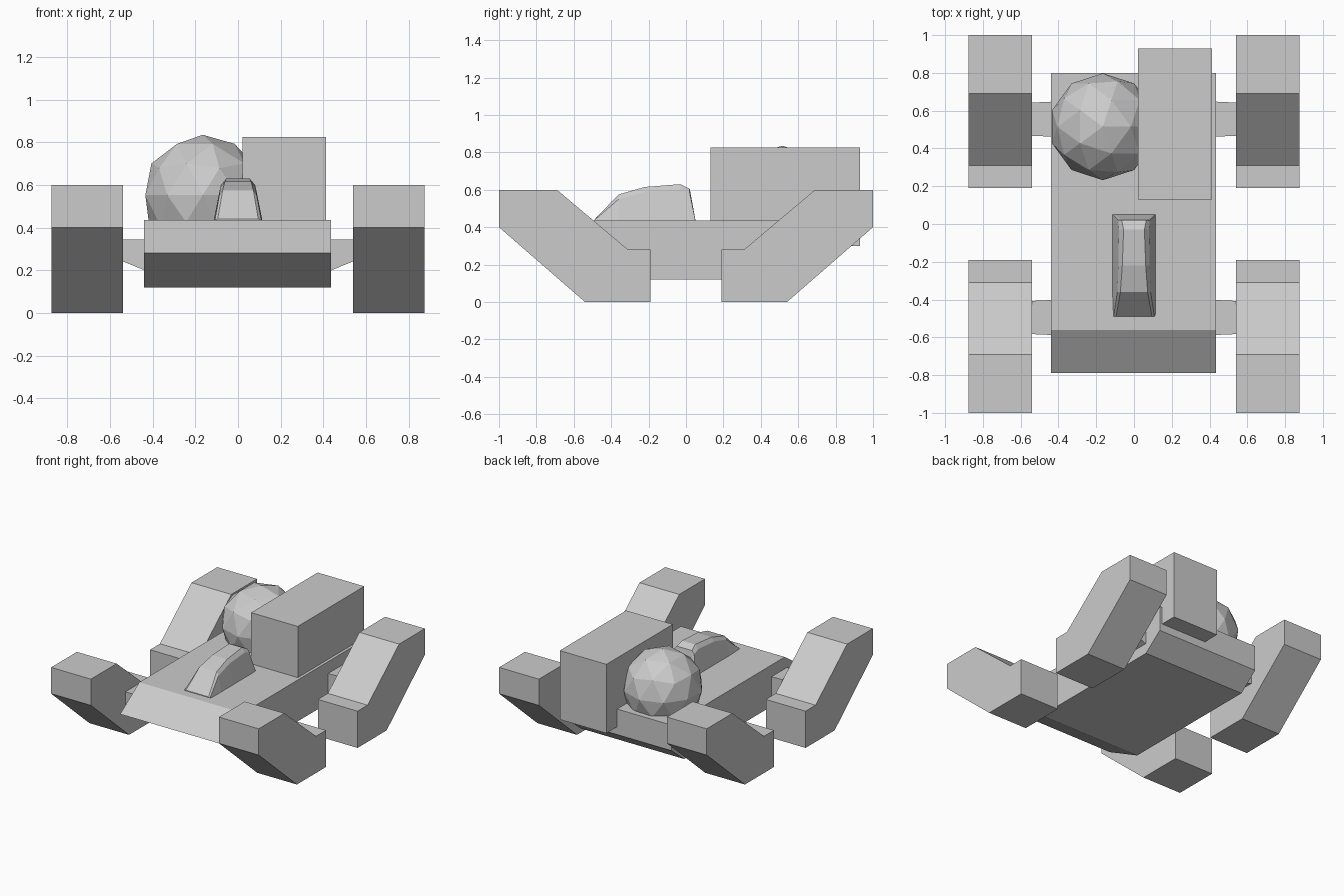
import bpy
import bmesh

cube = bpy.data.objects.get("Cube")
if cube:
    bpy.data.objects.remove(cube, do_unlink=True)

grey = bpy.data.materials.new("plain grey")
grey.use_nodes = True
color = (0.6, 0.6, 0.6, 1)
grey.diffuse_color = color
grey.node_tree.nodes["Principled BSDF"].inputs["Base Color"].default_value = color


def finish(name, bm):
    bmesh.ops.recalc_face_normals(bm, faces=bm.faces)
    mesh = bpy.data.meshes.new(name)
    bm.to_mesh(mesh)
    bm.free()
    mesh.materials.append(grey)
    obj = bpy.data.objects.new(name, mesh)
    bpy.context.scene.collection.objects.link(obj)
    return obj


def loft(name, rings):
    """Skin a list of equal-length point rings and cap both ends."""
    bm = bmesh.new()
    loops = [[bm.verts.new(p) for p in ring] for ring in rings]
    n = len(loops[0])
    for a, b in zip(loops, loops[1:]):
        for i in range(n):
            j = (i + 1) % n
            bm.faces.new((a[i], a[j], b[j], b[i]))
    bm.faces.new(loops[0])
    bm.faces.new(loops[-1])
    return finish(name, bm)


def extrude_x(name, profile, x0, x1):
    return loft(name, [[(x, y, z) for y, z in profile] for x in (x0, x1)])


# Wedge-nosed hull
hull = [(-0.79, 0.28), (-0.56, 0.435), (0.80, 0.435), (0.80, 0.24),
        (0.65, 0.12), (-0.49, 0.12)]
extrude_x("hull", hull, -0.44, 0.435)

# Four track pods and the tapered axles that carry them
pod = [(1, 0.6), (0.69, 0.6), (0.31, 0.28), (0.19, 0.28),
       (0.19, 0), (0.54, 0), (1, 0.4)]
for side, sx in (("left", 1), ("right", -1)):
    for end, sy, axle_y in (("front", -1, -0.495), ("rear", 1, 0.555)):
        extrude_x(f"{end}_{side}_track", [(y * sy, z) for y, z in pod],
                  sx * 0.54, sx * 0.875)
        rings = []
        for x, half, low in ((0.40, 0.094, 0.185), (0.56, 0.087, 0.25)):
            rings.append([(sx * x, axle_y - half, low), (sx * x, axle_y + half, low),
                          (sx * x, axle_y + half, 0.345), (sx * x, axle_y - half, 0.345)])
        loft(f"{end}_{side}_axle", rings)

# Cargo box at the rear left
box = [(0.13, 0.30), (0.13, 0.825), (0.93, 0.825), (0.93, 0.30)]
extrude_x("cargo_box", box, 0.02, 0.413)

# Faceted ball tank at the rear right
bm = bmesh.new()
bmesh.ops.create_icosphere(bm, subdivisions=2, radius=0.283)
bmesh.ops.translate(bm, verts=bm.verts, vec=(-0.165, 0.515, 0.552))
finish("ball_tank", bm)

# Canopy: y, shoulder half width, top half width, shoulder height, top height
stations = [(-0.49, 0.108, 0.095, 0.437, 0.44),
            (-0.36, 0.088, 0.072, 0.55, 0.575),
            (-0.22, 0.083, 0.062, 0.588, 0.615),
            (-0.03, 0.08, 0.055, 0.60, 0.63),
            (0.02, 0.083, 0.065, 0.58, 0.605),
            (0.05, 0.112, 0.10, 0.437, 0.44)]
rings = []
for y, shoulder, top, z_shoulder, z_top in stations:
    half = [(0.117, 0.42), (shoulder, z_shoulder), (top, z_top)]
    rings.append([(x, y, z) for x, z in half] + [(-x, y, z) for x, z in reversed(half)])
loft("canopy", rings)
